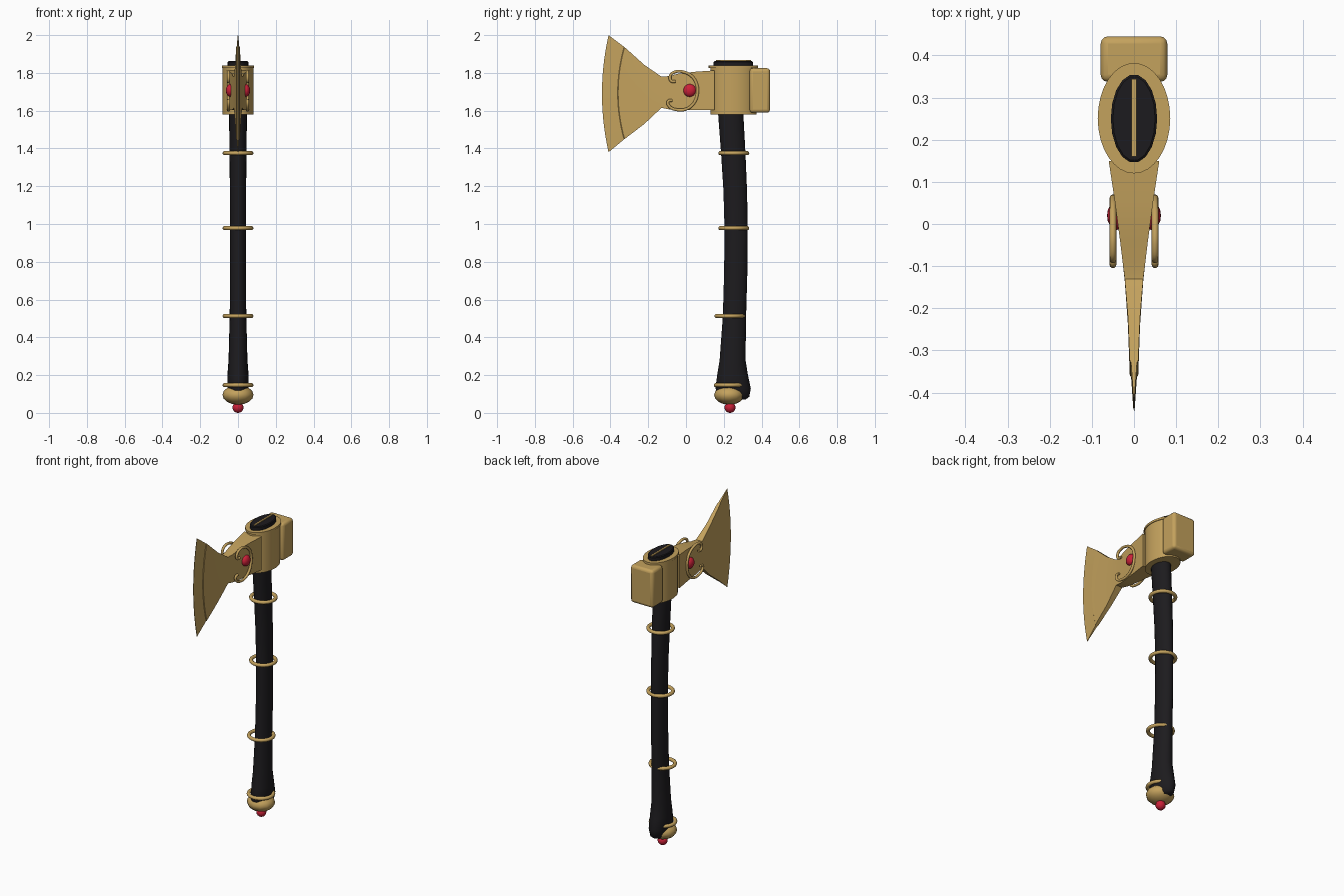
import bpy, bmesh, math
from mathutils import Vector

if "Cube" in bpy.data.objects:
    bpy.data.objects.remove(bpy.data.objects["Cube"])


def material(name, rgb):
    m = bpy.data.materials.new(name)
    m.diffuse_color = (*rgb, 1)
    m.use_nodes = True
    m.node_tree.nodes["Principled BSDF"].inputs["Base Color"].default_value = m.diffuse_color
    return m


GOLD = material("gold", (0.55, 0.36, 0.11))
BLACK = material("black", (0.012, 0.011, 0.013))
RUBY = material("ruby", (0.6, 0.015, 0.04))


def finish(ob, name, mat, angle=35):
    ob.name = name
    ob.data.materials.append(mat)
    bpy.ops.object.select_all(action='DESELECT')
    ob.select_set(True)
    bpy.context.view_layer.objects.active = ob
    bpy.ops.object.shade_smooth_by_angle(angle=math.radians(angle))
    return ob


def loft(name, rings, mat, angle=35):
    """Skin closed rings of equal length and cap both ends."""
    bm = bmesh.new()
    vs = [[bm.verts.new(p) for p in r] for r in rings]
    n = len(vs[0])
    for a, b in zip(vs, vs[1:]):
        for i in range(n):
            j = (i + 1) % n
            bm.faces.new((a[i], a[j], b[j], b[i]))
    bm.faces.new(vs[0])
    bm.faces.new(vs[-1])
    bmesh.ops.recalc_face_normals(bm, faces=bm.faces)
    me = bpy.data.meshes.new(name)
    bm.to_mesh(me)
    bm.free()
    ob = bpy.data.objects.new(name, me)
    bpy.context.collection.objects.link(ob)
    return finish(ob, name, mat, angle)


def ellipse(cy, z, rx, ry, n):
    return [(rx * math.cos(math.tau * i / n), cy + ry * math.sin(math.tau * i / n), z)
            for i in range(n)]


def box(name, center, size, mat, bevel=0):
    bpy.ops.mesh.primitive_cube_add(size=1, location=center)
    ob = bpy.context.object
    ob.scale = size
    bpy.ops.object.transform_apply(location=False, rotation=False, scale=True)
    if bevel:
        mod = ob.modifiers.new("bevel", 'BEVEL')
        mod.width, mod.segments = bevel, 3
    return finish(ob, name, mat)


def ball(name, center, scale, mat, seg=16, rings=10):
    bpy.ops.mesh.primitive_uv_sphere_add(segments=seg, ring_count=rings, radius=1, location=center)
    bpy.context.object.scale = scale
    return finish(bpy.context.object, name, mat, 40)


# Handle: gently bowed oval shaft flaring at the foot (z, front y, back y, half width)
shaft = [(0.07, 0.20, 0.315, 0.030), (0.085, 0.17, 0.335, 0.045), (0.13, 0.156, 0.343, 0.056),
         (0.20, 0.165, 0.328, 0.056), (0.28, 0.178, 0.315, 0.050), (0.51, 0.195, 0.318, 0.044),
         (0.75, 0.202, 0.325, 0.042), (0.98, 0.204, 0.327, 0.042), (1.18, 0.198, 0.323, 0.043),
         (1.37, 0.186, 0.315, 0.045), (1.65, 0.165, 0.300, 0.048)]
loft("handle", [ellipse((a + b) / 2, z, w, (b - a) / 2, 20) for z, a, b, w in shaft], BLACK, 50)

# Rings around the handle
for i, (y, z) in enumerate([(0.229, 0.147), (0.232, 0.513), (0.253, 0.978), (0.253, 1.375)]):
    bpy.ops.mesh.primitive_torus_add(location=(0, y, z), major_radius=0.071, minor_radius=0.011,
                                     major_segments=28, minor_segments=10)
    finish(bpy.context.object, f"handle_ring_{i + 1}", GOLD, 60)

# Pommel and its gem
ball("pommel", (0, 0.229, 0.095), (0.082, 0.080, 0.052), GOLD, 12, 8)
ball("pommel_gem", (0, 0.233, 0.029), (0.029, 0.029, 0.029), RUBY)

# Oval head collar with lips, dark plug and wedge strip on top
collar = [(1.58, 0.082, 0.122), (1.825, 0.082, 0.122), (1.825, 0.086, 0.131), (1.838, 0.086, 0.131)]
loft("head_collar", [ellipse(0.251, z, rx, ry, 32) for z, rx, ry in collar], GOLD)
loft("top_plug", [ellipse(0.25, z, rx, ry, 18) for z, rx, ry in
                  [(1.78, 0.055, 0.105), (1.858, 0.055, 0.105), (1.862, 0.050, 0.100)]], BLACK)
box("wedge_strip", (0, 0.252, 1.858), (0.011, 0.184, 0.018), GOLD)

# Hammer poll at the back
box("hammer_poll", (0, 0.391, 1.707), (0.158, 0.108, 0.236), GOLD, 0.017)

# Blade: sections along y (tip y, bulge, low z, high z, half thickness)
sections = [(0.150, 0, 1.603, 1.813, 0.060), (0.05, 0, 1.604, 1.806, 0.045),
            (-0.04, 0, 1.604, 1.796, 0.033), (-0.09, 0, 1.607, 1.783, 0.027),
            (-0.13, 0.004, 1.615, 1.780, 0.022), (-0.22, 0.018, 1.53, 1.842, 0.0145),
            (-0.325, 0.034, 1.45, 1.936, 0.010), (-0.328, 0.034, 1.448, 1.938, 0.007),
            (-0.41, 0.035, 1.38, 2.0, 0.0012)]
N = 14
blade = []
for y, bulge, lo, hi, half in sections:
    ts = [2 * i / N - 1 for i in range(N + 1)]
    side = [(y - bulge * (1 - t * t), (lo + hi) / 2 + t * (hi - lo) / 2) for t in ts]
    blade.append([(half, a, b) for a, b in side] + [(-half, a, b) for a, b in reversed(side)])
loft("axe_blade", blade, GOLD, 25)

# Scroll ornaments and gems on both cheeks
scroll = [(-0.055, 1.755), (-0.078, 1.757), (-0.083, 1.785), (-0.055, 1.806), (-0.010, 1.804),
          (0.035, 1.778), (0.058, 1.735), (0.060, 1.690), (0.042, 1.640), (0.005, 1.610),
          (-0.045, 1.604), (-0.090, 1.625), (-0.094, 1.650), (-0.072, 1.655)]
for side, sx in (("right", 1), ("left", -1)):
    cu = bpy.data.curves.new("scroll", 'CURVE')
    cu.dimensions, cu.bevel_depth, cu.bevel_resolution = '3D', 0.008, 3
    cu.resolution_u, cu.use_fill_caps = 5, True
    sp = cu.splines.new('BEZIER')
    sp.bezier_points.add(len(scroll) - 1)
    for p, (y, z) in zip(sp.bezier_points, scroll):
        p.co = Vector((sx * 0.050, y, z))
        p.handle_left_type = p.handle_right_type = 'AUTO'
    cu.materials.append(GOLD)
    ob = bpy.data.objects.new(f"scroll_{side}", cu)
    bpy.context.collection.objects.link(ob)
    ball(f"cheek_gem_{side}", (sx * 0.040, 0.020, 1.707), (0.024, 0.034, 0.034), RUBY)
